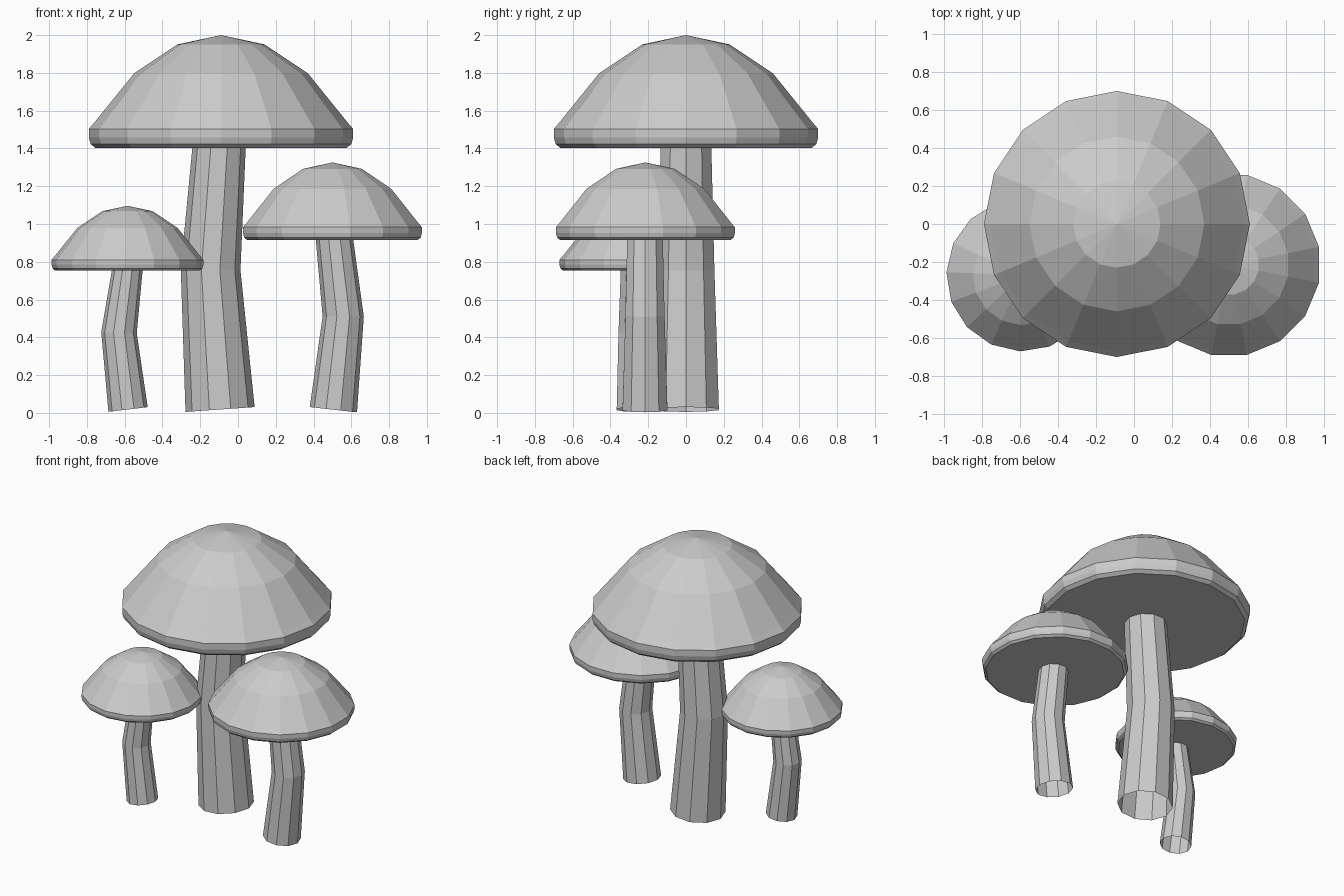
import bpy, bmesh
from math import cos, sin, pi, radians

old = bpy.data.objects.get("Cube")
if old:
    bpy.data.objects.remove(old, do_unlink=True)

grey = bpy.data.materials.new("plain_grey")
grey.use_nodes = True
GREY = (0.6, 0.6, 0.6, 1)
grey.diffuse_color = GREY
grey.node_tree.nodes["Principled BSDF"].inputs["Base Color"].default_value = GREY

# Cap outline as (radius, height above the underside)
CAP_PROFILE = [(0.665, 0), (0.69, 0.02), (0.70, 0.055), (0.70, 0.10), (0.67, 0.135),
               (0.46, 0.395), (0.23, 0.548)]
CAP_HEIGHT = 0.597


def add_ring(bm, sides, centre, radius, slope=0, turn=0):
    x, y, z = centre
    ring = []
    for i in range(sides):
        a = 2 * pi * i / sides + turn
        dx = radius * cos(a)
        ring.append(bm.verts.new((x + dx, y + radius * sin(a), z + slope * dx)))
    return ring


def bridge(bm, rings):
    for low, high in zip(rings, rings[1:]):
        for i in range(len(low)):
            j = (i + 1) % len(low)
            bm.faces.new((low[i], low[j], high[j], high[i]))


def finish(bm, name):
    mesh = bpy.data.meshes.new(name)
    bm.to_mesh(mesh)
    bm.free()
    mesh.materials.append(grey)
    bpy.context.collection.objects.link(bpy.data.objects.new(name, mesh))


def make_cap(name, x, y, base, scale, turn):
    bm = bmesh.new()
    rings = [add_ring(bm, 16, (x, y, base + h * scale), r * scale, 0, radians(turn))
             for r, h in CAP_PROFILE]
    bridge(bm, rings)
    bm.faces.new(rings[0][::-1])
    apex = bm.verts.new((x, y, base + CAP_HEIGHT * scale))
    top = rings[-1]
    for i in range(len(top)):
        bm.faces.new((top[i], top[(i + 1) % len(top)], apex))
    finish(bm, name)


# Bent open tube; each ring is (x, z, radius, slope)
def make_stem(name, y, rings):
    bm = bmesh.new()
    bridge(bm, [add_ring(bm, 10, (x, y, z), r, slope) for x, z, r, slope in rings])
    finish(bm, name)


make_cap("large_cap", -0.09, 0, 1.403, 1, 0)
make_stem("large_stem", 0, [(-0.095, 0.018, 0.183, 0.07), (-0.145, 0.76, 0.158, -0.03),
                            (-0.10, 1.41, 0.141, 0)])

make_cap("left_cap", 0.50, -0.215, 0.914, 0.69, 11.25)
make_stem("left_stem", -0.217, [(0.505, 0.017, 0.125, -0.11), (0.557, 0.51, 0.109, -0.01),
                                (0.51, 0.925, 0.099, 0)])

make_cap("right_cap", -0.585, -0.268, 0.753, 0.575, -2)
make_stem("right_stem", -0.268, [(-0.582, 0.018, 0.104, 0.12), (-0.63, 0.425, 0.094, -0.03),
                                 (-0.585, 0.765, 0.081, 0)])
